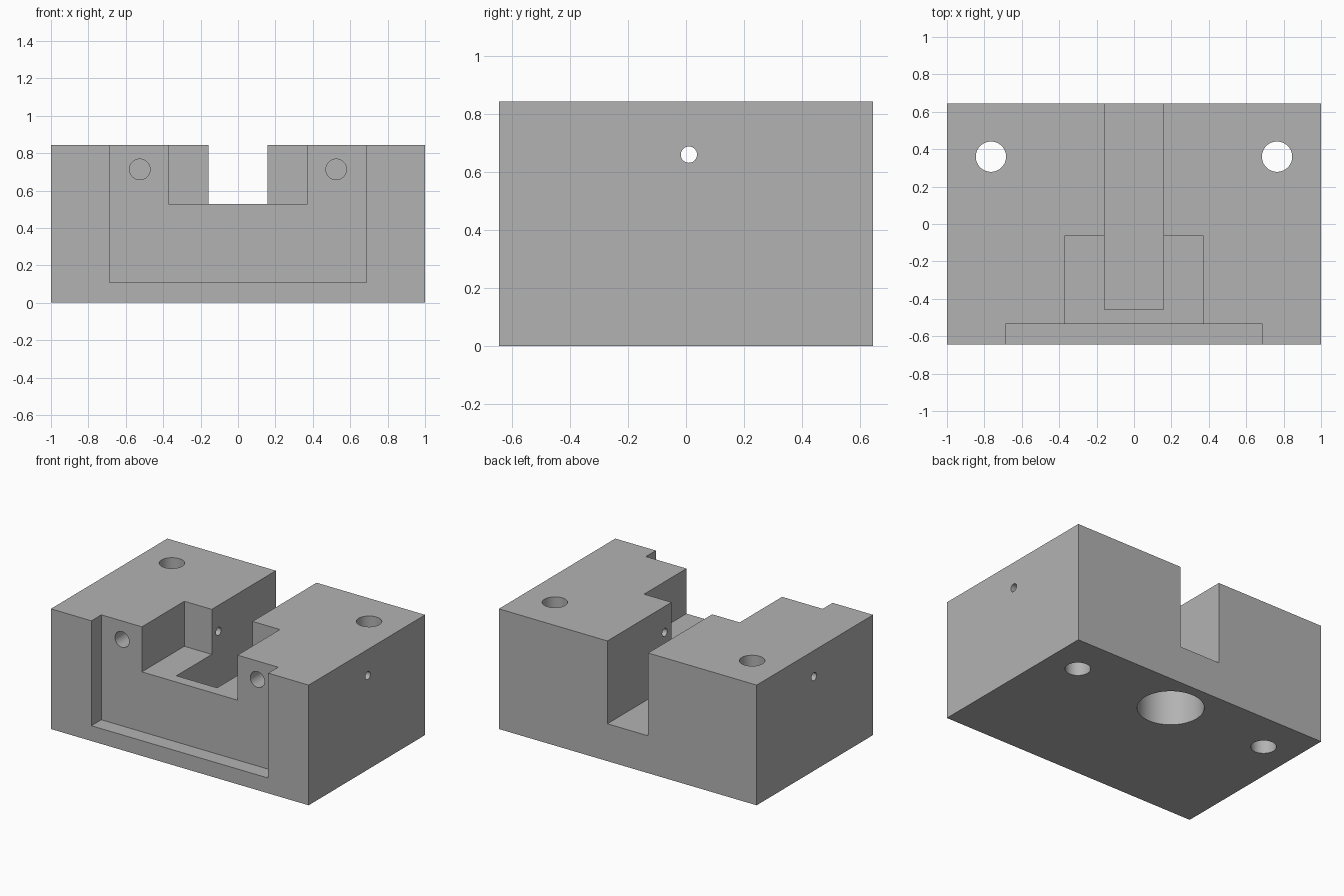
import bpy
from math import pi

cube = bpy.data.objects.get("Cube")
if cube:
    bpy.data.objects.remove(cube, do_unlink=True)

W, D, H = 1.0, 0.645, 0.843   # half width, half depth, height
OVER = 0.1                    # how far cutters poke out of the block

grey = bpy.data.materials.new("machined_grey")
grey.use_nodes = True
colour = (0.45, 0.45, 0.45, 1)
grey.diffuse_color = colour
grey.node_tree.nodes["Principled BSDF"].inputs["Base Color"].default_value = colour


def box(name, x, y, z):
    """Box spanning -x..x and the given y and z ranges."""
    bpy.ops.mesh.primitive_cube_add(size=1, location=(0, sum(y) / 2, sum(z) / 2))
    ob = bpy.context.object
    ob.name = name
    ob.scale = (2 * x, y[1] - y[0], z[1] - z[0])
    bpy.ops.object.transform_apply(location=True, scale=True, rotation=True)
    ob.data.materials.append(grey)
    return ob


def rod(name, radius, length, centre, rotation=(0, 0, 0)):
    bpy.ops.mesh.primitive_cylinder_add(vertices=64, radius=radius, depth=length,
                                        location=centre, rotation=rotation)
    ob = bpy.context.object
    ob.name = name
    bpy.ops.object.transform_apply(location=True, scale=True, rotation=True)
    ob.data.materials.append(grey)
    return ob


def cut(target, cutter):
    mod = target.modifiers.new(cutter.name, "BOOLEAN")
    mod.operation = "DIFFERENCE"
    mod.solver = "EXACT"
    mod.object = cutter
    bpy.context.view_layer.objects.active = target
    bpy.ops.object.modifier_apply(modifier=mod.name)
    bpy.data.objects.remove(cutter, do_unlink=True)


block = box("fixture_block", W, (-D, D), (0, H))
slot_floor = 0.262

# Stepped front recess, pocket and long slot
cut(block, box("front_recess", 0.686, (-D - OVER, -0.535), (0.107, H + OVER)))
cut(block, box("pocket", 0.371, (-D - OVER, -0.065), (0.527, H + OVER)))
cut(block, box("slot", 0.158, (-0.457, D + OVER), (slot_floor, H + OVER)))

# Large bore from the underside up to the slot floor
cut(block, rod("large_bore", 0.212, slot_floor + OVER,
               (0, 0.36, (slot_floor - OVER) / 2)))

# Cross pin hole through both sides
cut(block, rod("pin_hole", 0.028, 2 * W + OVER, (0, 0.01, 0.66), (0, pi / 2, 0)))

# Mirrored vertical mounting holes and blind front holes
for side in (-1, 1):
    cut(block, rod("mounting_hole", 0.081, H + OVER, (side * 0.765, 0.36, H / 2)))
    cut(block, rod("front_hole", 0.055, 0.4, (side * 0.525, -0.4, 0.713), (pi / 2, 0, 0)))

bpy.ops.object.select_all(action="DESELECT")
block.select_set(True)
bpy.context.view_layer.objects.active = block
bpy.ops.object.shade_smooth_by_angle(angle=pi / 6)
